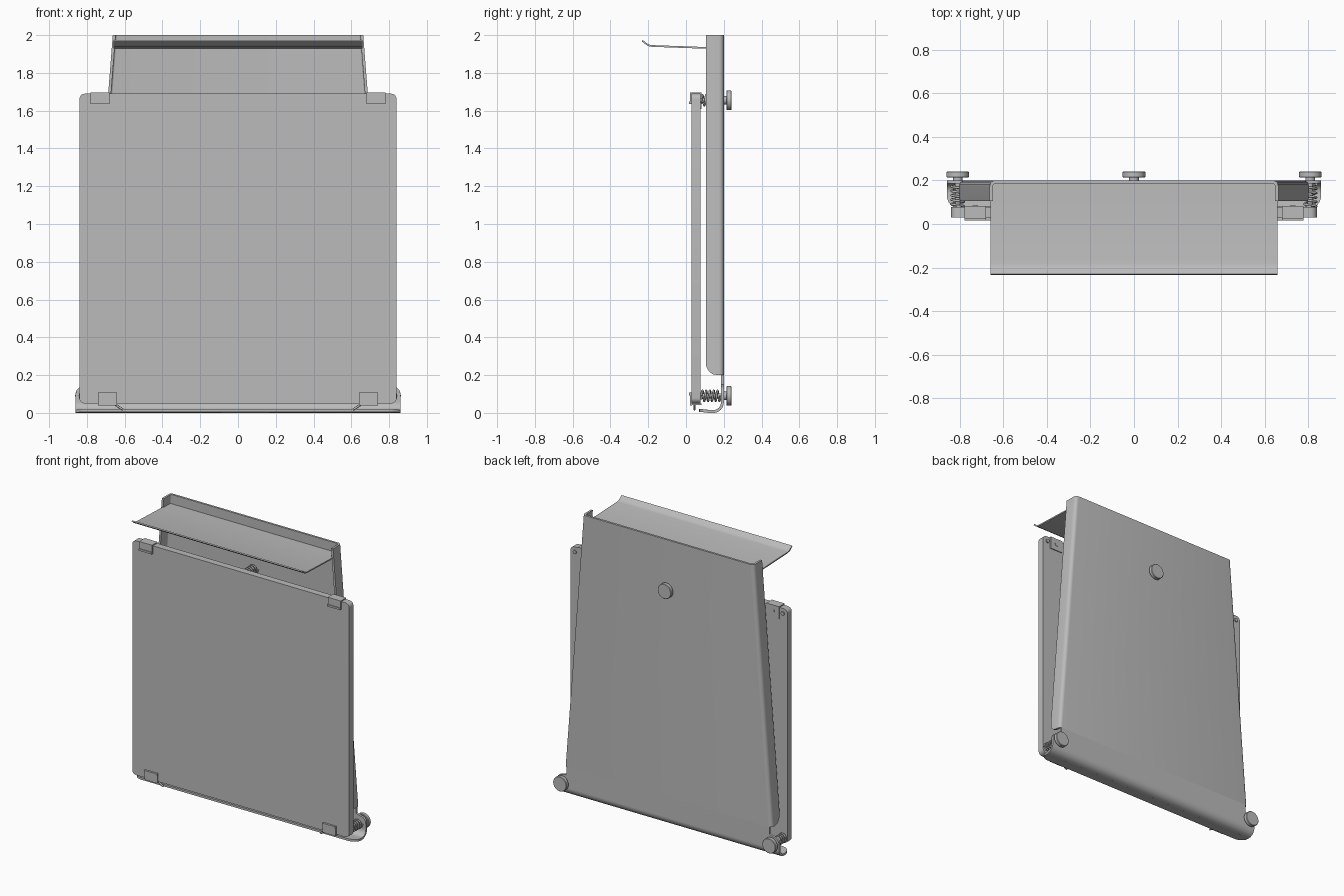
import bpy, bmesh, math
from mathutils import Vector

if "Cube" in bpy.data.objects:
    bpy.data.objects.remove(bpy.data.objects["Cube"])

metal = bpy.data.materials.new("plain_grey")
metal.diffuse_color = (0.5, 0.5, 0.5, 1)
metal.use_nodes = True
metal.node_tree.nodes["Principled BSDF"].inputs["Base Color"].default_value = metal.diffuse_color


def finish(name, bm):
    bmesh.ops.recalc_face_normals(bm, faces=bm.faces[:])
    me = bpy.data.meshes.new(name)
    bm.to_mesh(me)
    bm.free()
    me.materials.append(metal)
    ob = bpy.data.objects.new(name, me)
    bpy.context.collection.objects.link(ob)
    bpy.ops.object.select_all(action='DESELECT')
    ob.select_set(True)
    bpy.context.view_layer.objects.active = ob
    bpy.ops.object.shade_smooth_by_angle(angle=math.radians(35))
    return ob


def loft(name, rings):
    """Skin closed rings of equal length and cap both ends."""
    bm = bmesh.new()
    vs = [[bm.verts.new(p) for p in r] for r in rings]
    n = len(vs[0])
    for a, b in zip(vs, vs[1:]):
        for i in range(n):
            j = (i + 1) % n
            bm.faces.new((a[i], a[j], b[j], b[i]))
    bm.faces.new(vs[0])
    bm.faces.new(vs[-1])
    return finish(name, bm)


def prism_y(name, pts, y0, y1):
    return loft(name, [[(x, y, z) for x, z in pts] for y in (y0, y1)])


def prism_x(name, pts, x0, x1):
    return loft(name, [[(x, y, z) for y, z in pts] for x in (x0, x1)])


def box(name, x0, x1, y0, y1, z0, z1):
    return prism_x(name, [(y0, z0), (y1, z0), (y1, z1), (y0, z1)], x0, x1)


def arc(cx, cy, r, a0, a1, n=6):
    return [(cx + r * math.cos(math.radians(a0 + (a1 - a0) * i / n)),
             cy + r * math.sin(math.radians(a0 + (a1 - a0) * i / n))) for i in range(n + 1)]


def disc(name, x, z, r, y0, y1, bevel=0.0, n=32):
    rings = [(r - bevel, y0), (r, y0 + bevel), (r, y1 - bevel), (r - bevel, y1)] if bevel else [(r, y0), (r, y1)]
    return loft(name, [[(x + q * math.cos(2 * math.pi * i / n), y, z + q * math.sin(2 * math.pi * i / n))
                        for i in range(n)] for q, y in rings])


def strip(pts, t):
    """Thicken an open path into a closed sheet profile."""
    v = [Vector(p) for p in pts]
    side = []
    for i in range(len(v)):
        d = (v[min(i + 1, len(v) - 1)] - v[max(i - 1, 0)]).normalized()
        side.append(v[i] + Vector((-d.y, d.x)) * t)
    return [tuple(p) for p in v] + [tuple(p) for p in reversed(side)]


def tube(name, pts, r):
    cu = bpy.data.curves.new(name, 'CURVE')
    cu.dimensions = '3D'
    cu.bevel_depth = r
    cu.bevel_resolution = 2
    cu.use_fill_caps = True
    sp = cu.splines.new('POLY')
    sp.points.add(len(pts) - 1)
    for p, c in zip(sp.points, pts):
        p.co = (*c, 1)
    cu.materials.append(metal)
    ob = bpy.data.objects.new(name, cu)
    bpy.context.collection.objects.link(ob)
    bpy.ops.object.select_all(action='DESELECT')
    ob.select_set(True)
    bpy.context.view_layer.objects.active = ob
    bpy.ops.object.convert(target='MESH')
    return ob


BACK, T = 0.2, 0.015

# Flat front plate with rounded corners
outline = (arc(0.81, 1.66, 0.03, 0, 90) + arc(-0.81, 1.66, 0.03, 90, 180)
           + arc(-0.81, 0.08, 0.03, 180, 270) + arc(0.81, 0.08, 0.03, 270, 360))
prism_y("front_plate", outline, 0.03, 0.077)


# Tapered back tray: U section lofted upwards, lower front corners rounded
def tray_ring(z):
    w = 0.663 + (2 - z) * 0.078
    k = max(0.0, (0.265 - z) / 0.065)
    yf = 0.165 - 0.06 * math.sqrt(max(0.0, 1 - k * k))
    r = 0.025
    outer = [(w, yf)] + arc(w - r, BACK - r, r, 0, 90, 5)
    inner = [(w - T, yf)] + arc(w - r, BACK - r, r - T, 0, 90, 5)
    ring = (outer + [(-x, y) for x, y in reversed(outer)]
            + [(-x, y) for x, y in inner] + list(reversed(inner)))
    return [(x, y, z) for x, y in ring]


loft("back_tray", [tray_ring(z) for z in (0.2, 0.205, 0.215, 0.23, 0.248, 0.265, 2.0)])

# Lower panel with ears for the adjusting screws
half = [(0.86, 0.055), (0.86, 0.10)] + arc(0.82, 0.10, 0.04, 20, 90, 4) + [(0.785, 0.15), (0.785, 0.2)]
prism_y("lower_panel", half + [(-x, z) for x, z in reversed(half)], BACK - T, BACK)

# Bent bottom edge and forward lip
prism_x("bottom_bend", strip([(BACK, 0.056)] + arc(0.145, 0.055, 0.055, 0, -90, 8), -T), -0.86, 0.86)
lip = [(0.86, 0.146)] + arc(0.80, 0.13, 0.06, 0, -90)
lip = lip + [(-x, y) for x, y in reversed(lip)]
loft("bottom_lip", [[(x, y, z + max(0, 0.12 - y) * 0.12) for x, y in lip] for z in (0.0, T)])

# Top shelf with upturned front edge
prism_x("top_shelf", strip([(0.19, 1.926), (0.1, 1.928), (-0.18, 1.938), (-0.2, 1.942),
                            (-0.215, 1.951), (-0.228, 1.962), (-0.235, 1.966)], -0.009), -0.66, 0.66)

# Adjusting screws: shaft, collar, knob, spring and rear nut
for label, x, z in (("left", -0.81, 0.09), ("right", 0.81, 0.09), ("top", 0.0, 1.655)):
    disc(label + "_shaft", x, z, 0.013, 0.06, 0.22, n=16)
    disc(label + "_collar", x, z, 0.022, 0.198, 0.216, n=20)
    disc(label + "_knob", x, z, 0.052, 0.214, 0.241, 0.003)
    disc(label + "_nut", x, z, 0.022, 0.075, 0.088, n=6)
    turns, steps = 5, 16
    tube(label + "_spring", [(x + 0.028 * math.cos(2 * math.pi * i / steps),
                              0.082 + 0.1 * i / (turns * steps),
                              z + 0.028 * math.sin(2 * math.pi * i / steps))
                             for i in range(turns * steps + 1)], 0.0055)

for s, side in ((-1, "left"), (1, "right")):
    # Upper clips hooked over the plate
    a, b = sorted((s * 0.68, s * 0.78))
    box(side + "_upper_clip_top", a, b, 0.022, 0.083, 1.688, 1.697)
    box(side + "_upper_clip_front", a, b, 0.022, 0.031, 1.645, 1.69)
    box(side + "_upper_clip_lip", a, b, 0.016, 0.031, 1.635, 1.648)
    box(side + "_upper_clip_back", a, b, 0.076, 0.083, 1.61, 1.69)
    # Lower clips with a block and a thin tail
    a, b = sorted((s * 0.64, s * 0.74))
    box(side + "_lower_clip_front", a, b, 0.022, 0.031, 0.04, 0.10)
    box(side + "_lower_clip_lip", a, b, 0.016, 0.031, 0.092, 0.108)
    box(side + "_lower_clip_base", a, b, 0.022, 0.083, 0.042, 0.05)
    tube(side + "_clip_tail", [(s * 0.66, 0.045, 0.05), (s * 0.61, 0.045, 0.018)], 0.006)
    # Small rivets on the back of the plate
    for i, x in enumerate((0.73, 0.805)):
        disc(f"{side}_rivet_{i}", s * x, 1.655, 0.013, 0.07, 0.085, n=16)
